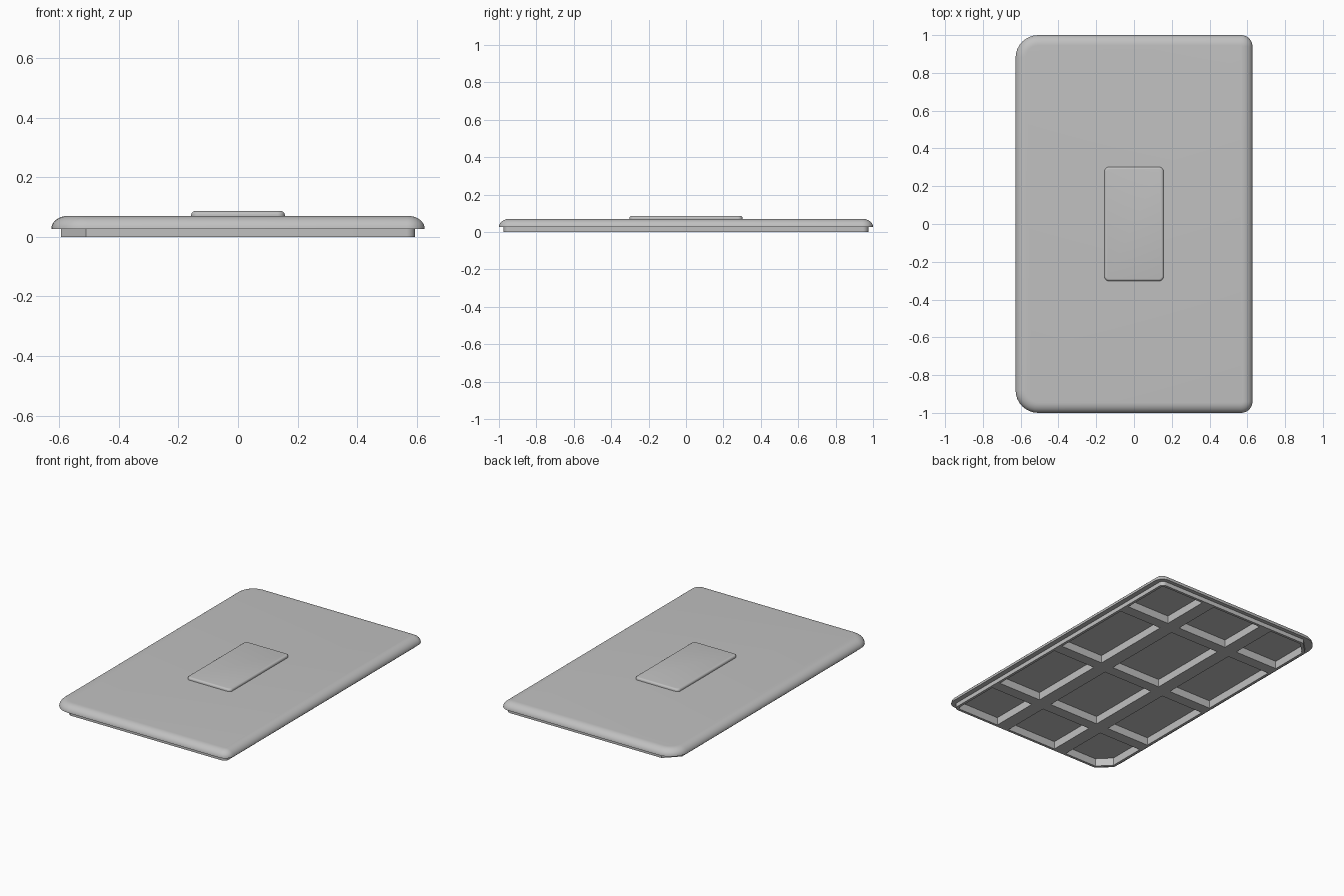
import bpy, bmesh, math

cube = bpy.data.objects.get("Cube")
if cube:
    bpy.data.objects.remove(cube, do_unlink=True)

grey = bpy.data.materials.new("light_grey")
GREY = (0.53, 0.53, 0.53, 1.0)
grey.diffuse_color = GREY
grey.use_nodes = True
grey.node_tree.nodes["Principled BSDF"].inputs["Base Color"].default_value = GREY

SEG = 8  # segments per rounded corner


def outline(hx, hy, r_pos, r_neg, z, chamfer=False):
    """Counter-clockwise rectangle; r_pos rounds the +x corners, r_neg the -x ones."""
    pts = []
    for k, (sx, sy) in enumerate(((1, 1), (-1, 1), (-1, -1), (1, -1))):
        r = max(r_pos if sx > 0 else r_neg, 0.004)
        cx, cy = sx * (hx - r), sy * (hy - r)
        a0 = k * math.pi / 2
        for i in range(SEG + 1):
            t = i / SEG
            if chamfer and sx < 0:      # straight cut corner
                ux = (1 - t) * math.cos(a0) + t * math.cos(a0 + math.pi / 2)
                uy = (1 - t) * math.sin(a0) + t * math.sin(a0 + math.pi / 2)
            else:
                a = a0 + t * math.pi / 2
                ux, uy = math.cos(a), math.sin(a)
            pts.append((cx + r * ux, cy + r * uy, z))
    return pts


def finish(name, bm, smooth=True):
    bmesh.ops.recalc_face_normals(bm, faces=bm.faces)
    mesh = bpy.data.meshes.new(name)
    bm.to_mesh(mesh)
    bm.free()
    mesh.materials.append(grey)
    ob = bpy.data.objects.new(name, mesh)
    bpy.context.collection.objects.link(ob)
    if smooth:
        bpy.ops.object.select_all(action='DESELECT')
        ob.select_set(True)
        bpy.context.view_layer.objects.active = ob
        bpy.ops.object.shade_smooth_by_angle(angle=math.radians(35))
    return ob


def loft(name, rings):
    """Skin a stack of outlines and cap both ends."""
    bm = bmesh.new()
    loops = [[bm.verts.new(p) for p in ring] for ring in rings]
    n = len(loops[0])
    for a, b in zip(loops, loops[1:]):
        for i in range(n):
            j = (i + 1) % n
            bm.faces.new((a[i], a[j], b[j], b[i]))
    bm.faces.new(loops[0][::-1])
    bm.faces.new(loops[-1])
    return finish(name, bm)


def rounded_top(hx, hy, r_pos, r_neg, z0, z1, inset, steps):
    """Outlines that curve inward from z0 up to z1."""
    rings = []
    for i in range(steps + 1):
        a = i / steps * math.pi / 2
        d = inset * (1 - math.cos(a))
        rings.append(outline(hx - d, hy - d, r_pos - d, r_neg - d,
                             z0 + (z1 - z0) * math.sin(a)))
    return rings


FLOOR, RIM, TOP = 0.05, 0.027, 0.07
IN_X, IN_Y = 0.578, 0.958

# Cover: hollow underside, thin skirt wall, flange and rounded upper edge
cover_rings = [
    outline(IN_X, IN_Y, 0.02, 0.078, FLOOR, True),
    outline(IN_X, IN_Y, 0.02, 0.078, 0.0, True),
    outline(0.595, 0.975, 0.03, 0.085, 0.0, True),
    outline(0.595, 0.975, 0.03, 0.085, RIM, True),
] + rounded_top(0.627, 1.0, 0.06, 0.12, RIM, TOP, 0.055, 8)
loft("cover", cover_rings)

# Raised pad in the middle of the top
pad_rings = [outline(0.157, 0.302, 0.025, 0.025, TOP - 0.004)]
pad_rings += rounded_top(0.157, 0.302, 0.025, 0.025, TOP + 0.004, 0.086, 0.012, 4)
loft("top_pad", pad_rings)


def rib(name, x0, x1, y0, y1):
    bm = bmesh.new()
    bmesh.ops.create_cube(bm, size=1)
    for v in bm.verts:
        v.co = (x1 if v.co.x > 0 else x0,
                y1 if v.co.y > 0 else y0,
                FLOOR + 0.004 if v.co.z > 0 else 0.0)
    finish(name, bm, smooth=False)


# Stiffening ribs: two long ones, and three cross ribs between them
LONG, HALF = 0.224, 0.044
for side, x in (("right", -LONG), ("left", LONG)):
    rib("long_rib_" + side, x - HALF, x + HALF, -IN_Y, IN_Y)

spans = ((-IN_X, -LONG - HALF), (-LONG + HALF, LONG - HALF), (LONG + HALF, IN_X))
for row, y in (("front", -0.6), ("middle", -0.02), ("back", 0.6)):
    for part, (x0, x1) in zip(("right", "centre", "left"), spans):
        rib(f"cross_rib_{row}_{part}", x0, x1, y - 0.036, y + 0.036)
